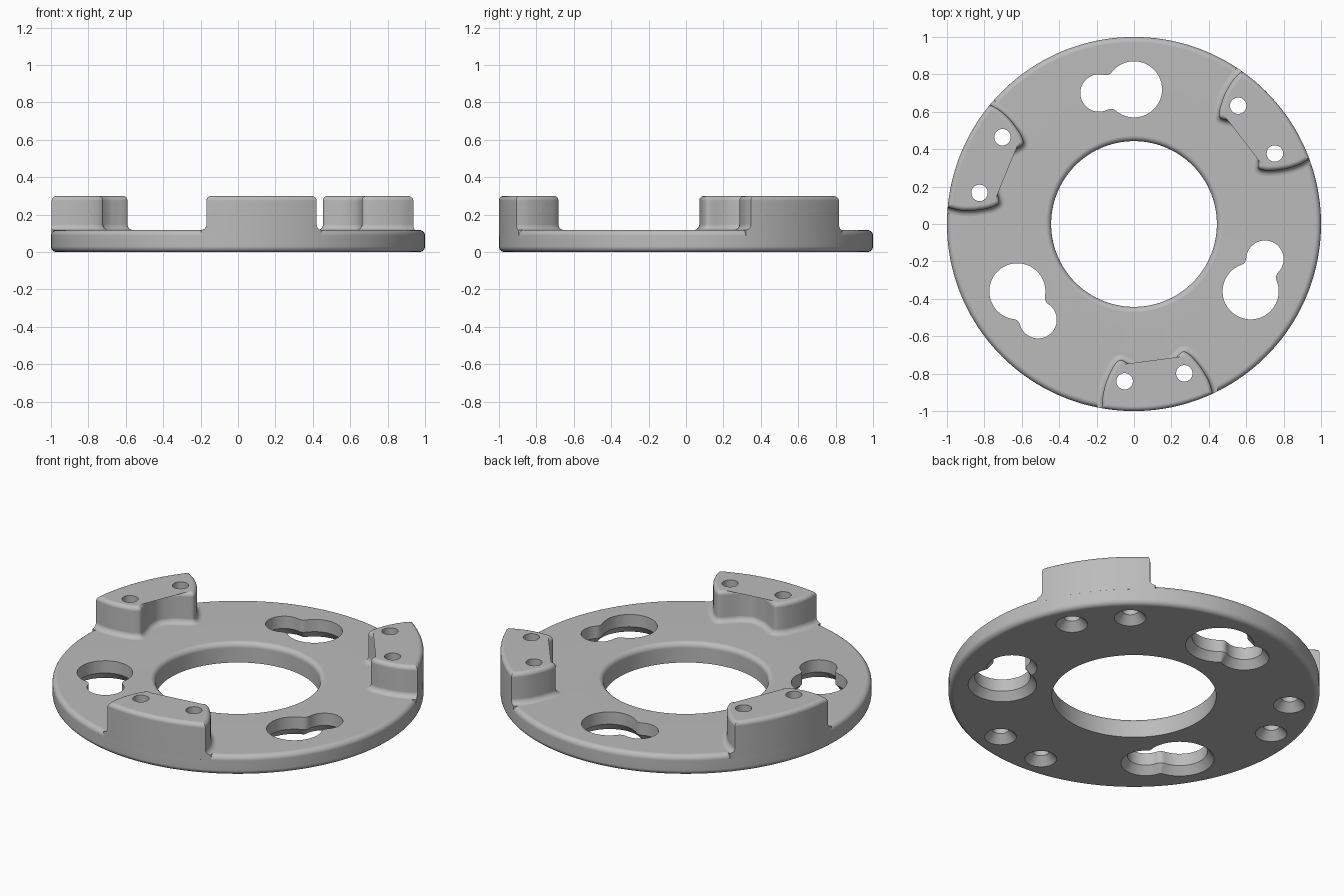
import bpy, bmesh
from math import sin, cos, pi, radians, atan2, sqrt, hypot
from mathutils import Vector, Matrix

if "Cube" in bpy.data.objects:
    bpy.data.objects.remove(bpy.data.objects["Cube"])

THICK, TOP, FILLET, ROUND = 0.118, 0.3, 0.03, 0.025
LUG_ANGLE, LUG_HOLE = 277.6, (0.827, 0.161)

metal = bpy.data.materials.new("grey_metal")
metal.use_nodes = True
metal.diffuse_color = (0.5, 0.5, 0.5, 1)
metal.node_tree.nodes["Principled BSDF"].inputs["Base Color"].default_value = (0.5, 0.5, 0.5, 1)


def arc(cx, cy, r, a0, a1, n):
    """Points along a circular arc, both ends included."""
    steps = [a0 + (a1 - a0) * i / n for i in range(n + 1)]
    return [(cx + r * cos(a), cy + r * sin(a)) for a in steps]


def add_loft(bm, rings, matrix=Matrix(), wrap=False):
    """Skin a stack of equal closed rings; cap the ends or join last to first."""
    rows = [[bm.verts.new(matrix @ Vector(p)) for p in ring] for ring in rings]
    pairs = list(zip(rows, rows[1:])) + ([(rows[-1], rows[0])] if wrap else [])
    n = len(rows[0])
    for low, high in pairs:
        for i in range(n):
            j = (i + 1) % n
            bm.faces.new((low[i], low[j], high[j], high[i]))
    if not wrap:
        bm.faces.new(rows[0][::-1])
        bm.faces.new(rows[-1])


def make_object(name, bm):
    bmesh.ops.recalc_face_normals(bm, faces=bm.faces)
    mesh = bpy.data.meshes.new(name)
    bm.to_mesh(mesh)
    bm.free()
    mesh.materials.append(metal)
    ob = bpy.data.objects.new(name, mesh)
    bpy.context.collection.objects.link(ob)
    return ob


def turn(degrees):
    return Matrix.Rotation(radians(degrees), 4, 'Z')


def at(points, z):
    return [(x, y, z) for x, y in points]


# Disc: lathed ring with rounded edges
def make_disc():
    r, inner = FILLET, 0.443
    profile = (arc(1 - r, r, r, -pi / 2, 0, 6)
               + arc(1 - r, THICK - r, r, 0, pi / 2, 6)
               + arc(inner + r, THICK - r, r, pi / 2, pi, 6)
               + [(inner, 0)])
    bm = bmesh.new()
    add_loft(bm, [at(arc(0, 0, d, 0, 2 * pi, 160)[:-1], z) for d, z in profile], wrap=True)
    return make_object("disc", bm)


# Lug: scalloped block flaring into the disc, with a rounded top
def smooth_curve(pts, n=5):
    p = [Vector(q) for q in pts]
    p = [2 * p[0] - p[1]] + p + [2 * p[-1] - p[-2]]
    out = []
    for a, b, c, d in zip(p, p[1:], p[2:], p[3:]):
        for i in range(n):
            t = i / n
            out.append(0.5 * (2 * b + (c - a) * t + (2 * a - 5 * b + 4 * c - d) * t * t
                              + (3 * b - a - 3 * c + d) * t ** 3))
    return out + [p[-2]]


HALF = [(0.955, 0.297), (0.89, 0.287), (0.82, 0.26), (0.755, 0.221), (0.722, 0.192),
        (0.711, 0.17), (0.722, 0.148), (0.752, 0.11), (0.782, 0.065), (0.8, 0)]
WALL = smooth_curve(HALF + [(u, -v) for u, v in HALF[-2::-1]])


def lug_ring(z, offset, rim):
    ring = []
    for i, p in enumerate(WALL):
        t = (WALL[min(i + 1, len(WALL) - 1)] - WALL[max(i - 1, 0)]).normalized()
        q = p + Vector((t.y, -t.x)) * -offset * SIDE
        if q.length > rim or i in (0, len(WALL) - 1):
            q = q.normalized() * rim
        ring.append((q.x, q.y))
    a0 = atan2(ring[-1][1], ring[-1][0])
    a1 = atan2(ring[0][1], ring[0][0])
    return at(ring + arc(0, 0, rim, a0, a1, 24)[1:-1], z)


SIDE = 1
if lug_ring(0, 0.02, 1)[len(WALL) // 2][0] > 0.8:   # outward must point to the axis
    SIDE = -1


def make_lug(index):
    rings = [lug_ring(THICK - FILLET - 0.01, FILLET, 0.985),
             lug_ring(THICK - FILLET, FILLET, 1)]
    for i in range(7):
        a = pi / 2 * i / 6
        rings.append(lug_ring(THICK + FILLET * (1 - cos(a)), FILLET * (1 - sin(a)), 1))
    for i in range(7):
        a = pi / 2 * i / 6
        inset = ROUND * (1 - cos(a))
        rings.append(lug_ring(TOP - ROUND * (1 - sin(a)), -inset, 1 - inset))
    bm = bmesh.new()
    add_loft(bm, rings, turn(LUG_ANGLE + 120 * index))
    return make_object(f"lug_{index + 1}", bm)


# Keyhole: two circles with blended necks, grown outward by e
def keyhole(e):
    big, small, f, gap = 0.15 + e, 0.1 + e, 0.04 - e, 0.188
    ra, rb = big + f, small + f
    a = (gap ** 2 + ra ** 2 - rb ** 2) / (2 * gap)
    h = sqrt(ra ** 2 - a ** 2)
    phi, psi = atan2(h, a), atan2(h, gap - a)
    return (arc(0, 0, big, phi, 2 * pi - phi, 40)
            + arc(a, -h, f, pi - phi, psi, 8)[1:-1]
            + arc(gap, 0, small, psi - pi, pi - psi, 28)
            + arc(a, h, f, -psi, phi - pi, 8)[1:-1])


# Cutter: keyholes and screw holes, all widening toward the underside
def make_cutter():
    bm = bmesh.new()
    low, high = -0.02, TOP + 0.05
    for k in range(3):
        place = turn(120 * k) @ Matrix.Translation((0, 0.72, 0)) @ turn(186)
        flare = [(low, 0.035), (0, 0.035), (0.045, 0), (high, 0)]
        add_loft(bm, [at(keyhole(e), z) for z, e in flare], place)
        for side in (-1, 1):
            cone = [(low, 0.086), (0, 0.086), (0.045, 0.044), (high, 0.044)]
            place = turn(LUG_ANGLE + 120 * k) @ Matrix.Translation((LUG_HOLE[0], side * LUG_HOLE[1], 0))
            add_loft(bm, [at(arc(0, 0, r, 0, 2 * pi, 32)[:-1], z) for z, r in cone], place)
    ob = make_object("hole_cutter", bm)
    ob.hide_render = True
    return ob


parts = [make_disc()] + [make_lug(i) for i in range(3)]
cutter = make_cutter()

# Drill every part, then shade smooth with crisp hole edges
for ob in parts:
    bpy.ops.object.select_all(action='DESELECT')
    ob.select_set(True)
    bpy.context.view_layer.objects.active = ob
    cut = ob.modifiers.new("holes", 'BOOLEAN')
    cut.operation, cut.solver, cut.object = 'DIFFERENCE', 'EXACT', cutter
    bpy.ops.object.modifier_apply(modifier=cut.name)
    bpy.ops.object.shade_smooth_by_angle(angle=radians(35))
    normals = ob.modifiers.new("flat_tops", 'WEIGHTED_NORMAL')
    normals.keep_sharp = True
bpy.data.objects.remove(cutter)
